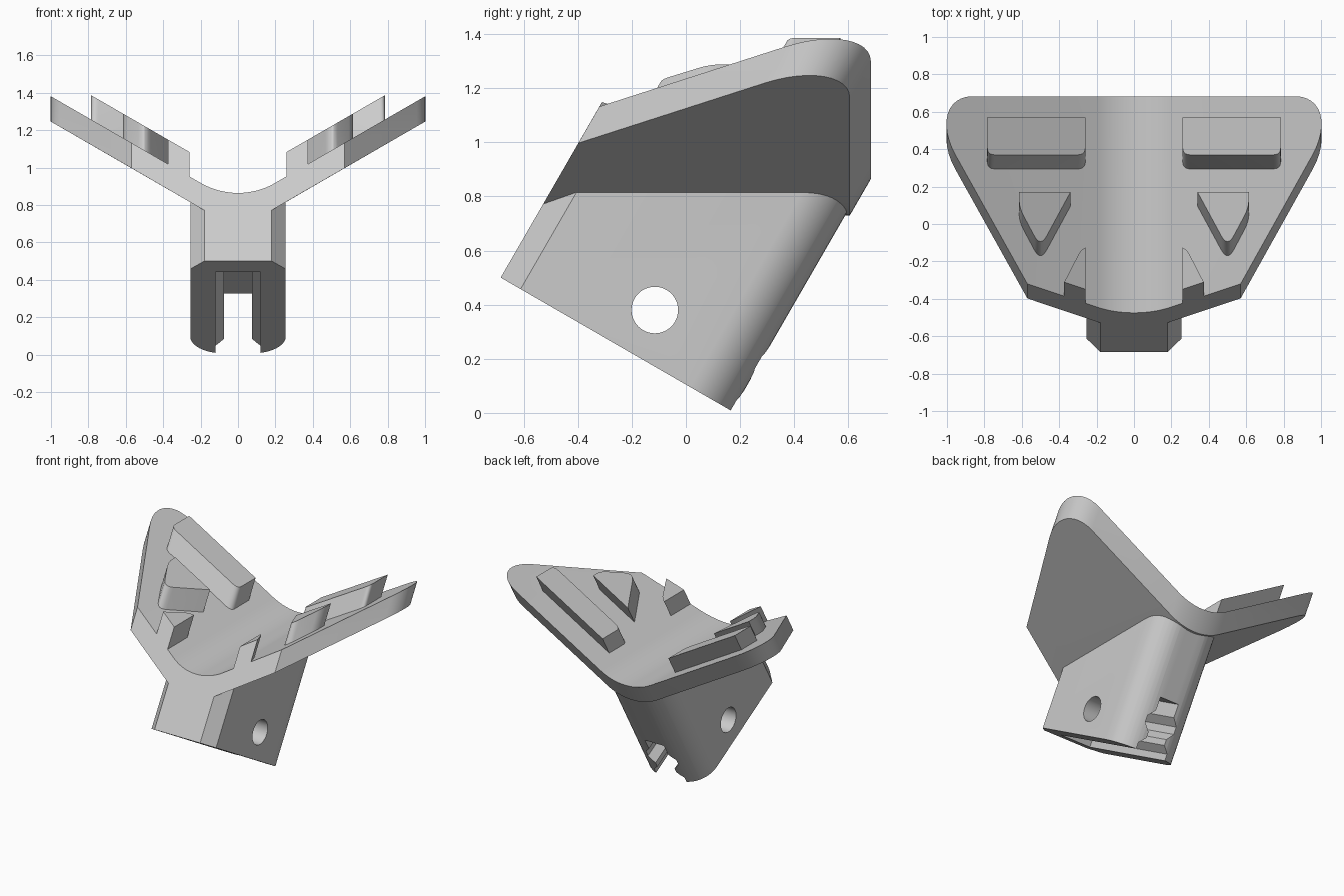
import bpy, bmesh, math
from mathutils import Vector

cube = bpy.data.objects.get("Cube")
if cube:
    bpy.data.objects.remove(cube)

GREY = (0.6, 0.6, 0.6, 1)
mat = bpy.data.materials.new("plain grey")
mat.use_nodes = True
mat.diffuse_color = GREY
mat.node_tree.nodes["Principled BSDF"].inputs["Base Color"].default_value = GREY

SLOPE = math.tan(math.radians(30))
AXIS = Vector((0, 0.5, math.sqrt(0.75)))       # leaning direction of the stem
ACROSS = Vector((0, math.sqrt(0.75), -0.5))    # runs from front to back of its foot
FOOT = Vector((0, -0.685, 0.5))
THICK = 0.156


def valley(x):
    """Height of the upper wing surface: two slopes joined by an arc."""
    x = abs(x)
    return 0.803 + SLOPE * x if x > 0.2 else 1.264 - math.sqrt(0.16 - x * x)


def front_y(z):
    return FOOT.y + (z - FOOT.z) * SLOPE


def slab(name, outline, place, cuts=()):
    """Fill an outline, split it at x stations, extrude it, then place each point."""
    bm = bmesh.new()
    face = bm.faces.new([bm.verts.new((x, y, 0)) for x, y in outline])
    for x in cuts:
        bmesh.ops.bisect_plane(bm, geom=bm.verts[:] + bm.edges[:] + bm.faces[:],
                               plane_co=(x, 0, 0), plane_no=(1, 0, 0))
    new = bmesh.ops.extrude_face_region(bm, geom=bm.faces[:], use_keep_orig=True)["geom"]
    for v in new:
        if isinstance(v, bmesh.types.BMVert):
            v.co.z = 1
    for v in bm.verts:
        v.co = place(*v.co)
    bmesh.ops.recalc_face_normals(bm, faces=bm.faces[:])
    me = bpy.data.meshes.new(name)
    bm.to_mesh(me)
    bm.free()
    me.materials.append(mat)
    ob = bpy.data.objects.new(name, me)
    bpy.context.collection.objects.link(ob)
    return ob


def mirrored(half):
    return half + [(-x, y) for x, y in reversed(half)]


def activate(ob):
    bpy.ops.object.select_all(action='DESELECT')
    ob.select_set(True)
    bpy.context.view_layer.objects.active = ob


def smooth(ob):
    activate(ob)
    bpy.ops.object.shade_smooth_by_angle(angle=math.radians(25))


CUTS = [i * 0.025 for i in range(-8, 9)]

# Winged plate with rounded rear corners
corner = [Vector(p) for p in ((0.955, 0.37), (1.047, 0.536), (1.003, 0.683), (0.861, 0.683))]
wing_half = [(0.57, front_y(valley(0.57)))]
for i in range(13):
    t = i / 12
    p = sum((c * math.comb(3, k) * t**k * (1 - t)**(3 - k) for k, c in enumerate(corner)),
            Vector((0, 0)))
    wing_half.append(tuple(p))


def place_wing(x, y, w):
    z = valley(x)
    if y < 0 and abs(x) < 0.571:
        y = front_y(z)
    return Vector((x, y, z)) - AXIS * THICK * w


smooth(slab("winged_plate", mirrored(wing_half), place_wing, CUTS))


# Stem with chamfered front and rounded back
def place_stem(x, s, w):
    p = FOOT + ACROSS * s + Vector((x, 0, 0))
    top = valley(x) - THICK * AXIS.z
    return p + AXIS * (w * (top - p.z) / AXIS.z)


stem_half = [(0.18, 0), (0.255, 0.085)]
for i in range(11):
    a = math.pi / 2 * i / 10
    stem_half.append((0.075 + 0.18 * math.cos(a), 0.808 + 0.18 * math.sin(a)))
stem = slab("stem", mirrored(stem_half), place_stem, CUTS)

# Ribbed slot and cross hole cut out of the stem
slot_half = [(0.12, -0.05), (0.12, 0.045), (0.075, 0.09), (0.075, 0.13),
             (0.12, 0.18), (0.12, 0.23), (0.075, 0.28), (0.075, 0.37)]
slot = slab("slot_cutter", mirrored(slot_half),
            lambda x, d, w: FOOT + Vector((x, 0, 0)) + AXIS * d + ACROSS * (0.115 + w))
bpy.ops.mesh.primitive_cylinder_add(vertices=48, radius=0.086, depth=1,
                                    location=(0, -0.115, 0.38), rotation=(0, math.pi / 2, 0))
hole = bpy.context.object
hole.name = "hole_cutter"
hole.data.materials.append(mat)
for cutter in (slot, hole):
    cutter.hide_render = True
    activate(stem)
    mod = stem.modifiers.new("cut", 'BOOLEAN')
    mod.operation = 'DIFFERENCE'
    mod.solver = 'EXACT'
    mod.object = cutter
    bpy.ops.object.modifier_apply(modifier=mod.name)
    bpy.data.objects.remove(cutter)
smooth(stem)


# Raised pads on both wings
def place_pad(x, y, w):
    return Vector((x, y, valley(x) + 0.13)) - AXIS * 0.152 * w


def rounded(points, radii, steps=6):
    """Round polygon corners with quadratic curves."""
    out = []
    for i, r in enumerate(radii):
        a, p, b = (Vector(points[(i + k) % len(points)]) for k in (-1, 0, 1))
        if not r:
            out.append(tuple(p))
            continue
        s, e = p + (a - p).normalized() * r, p + (b - p).normalized() * r
        for k in range(steps + 1):
            t = k / steps
            out.append(tuple(s * (1 - t)**2 + p * 2 * t * (1 - t) + e * t * t))
    return out


pads = {
    "bar_pad": rounded([(0.26, 0.37), (0.785, 0.37), (0.785, 0.57), (0.26, 0.57)],
                       [0.04, 0.04, 0, 0]),
    "triangle_pad": rounded([(0.34, 0.17), (0.5, -0.125), (0.615, 0.09), (0.615, 0.17)],
                            [0, 0.07, 0.05, 0]),
    "front_pad": rounded([(0.26, front_y(1.083)), (0.373, front_y(1.148)),
                          (0.285, -0.14), (0.26, -0.125)], [0, 0, 0.025, 0]),
}
for name, outline in pads.items():
    for side, sign in (("left", 1), ("right", -1)):
        smooth(slab(f"{side}_{name}", [(x * sign, y) for x, y in outline], place_pad))
